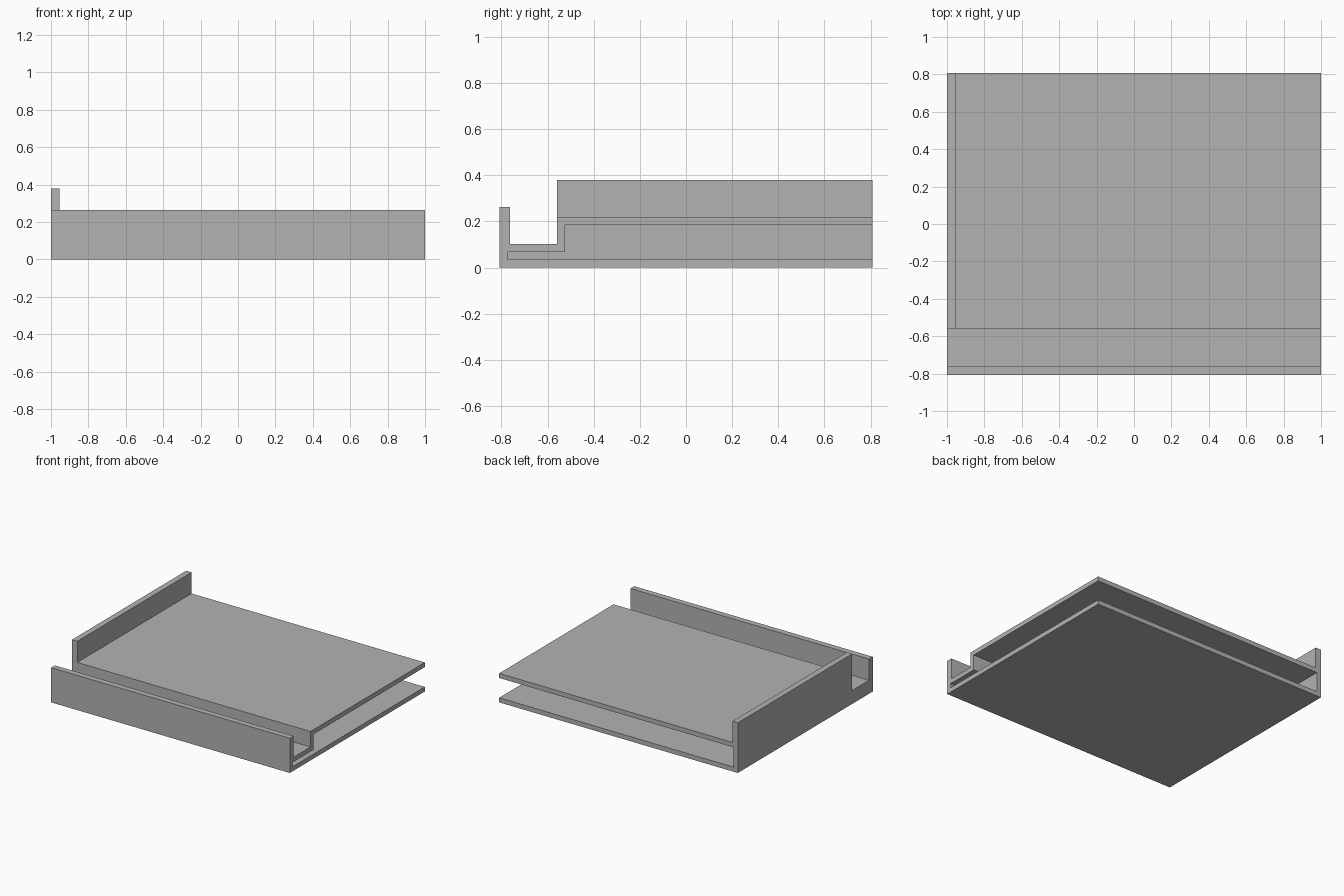
import bpy
import bmesh

if "Cube" in bpy.data.objects:
    bpy.data.objects.remove(bpy.data.objects["Cube"], do_unlink=True)

grey = bpy.data.materials.new("plain_grey")
grey.use_nodes = True
grey.diffuse_color = (0.45, 0.45, 0.45, 1)
grey.node_tree.nodes["Principled BSDF"].inputs["Base Color"].default_value = grey.diffuse_color

HALF_X, BACK = 1.0, 0.808
SHELL = 0.035          # sheet thickness
LIP = 0.045            # upright wall thickness
DECK, CHANNEL = 0.22, 0.102
STEP = -0.56           # where the deck rises from the channel


def extrude_profile(name, points, x0, x1):
    """Extrude a closed (y, z) outline along x."""
    bm = bmesh.new()
    face = bm.faces.new([bm.verts.new((x0, y, z)) for y, z in points])
    new = bmesh.ops.extrude_face_region(bm, geom=[face])["geom"]
    verts = [v for v in new if isinstance(v, bmesh.types.BMVert)]
    bmesh.ops.translate(bm, verts=verts, vec=(x1 - x0, 0, 0))
    bmesh.ops.recalc_face_normals(bm, faces=bm.faces)
    mesh = bpy.data.meshes.new(name)
    bm.to_mesh(mesh)
    bm.free()
    mesh.materials.append(grey)
    obj = bpy.data.objects.new(name, mesh)
    bpy.context.collection.objects.link(obj)
    return obj


def apply_boolean(target, tool, operation):
    """Combine two solids and discard the tool."""
    mod = target.modifiers.new(operation.lower(), "BOOLEAN")
    mod.operation, mod.solver, mod.object = operation, "EXACT", tool
    bpy.context.view_layer.objects.active = target
    bpy.ops.object.modifier_apply(modifier=mod.name)
    bpy.data.objects.remove(tool, do_unlink=True)


# Tray body: front lip, channel and raised deck
tray = extrude_profile("tray", [
    (-BACK, 0), (BACK, 0), (BACK, DECK), (STEP, DECK), (STEP, CHANNEL),
    (-BACK + LIP, CHANNEL), (-BACK + LIP, 0.263), (-BACK, 0.263),
], -HALF_X, HALF_X)

# Hollow, open at the back and at the left end
front = -BACK + SHELL
hollow = extrude_profile("hollow_cutter", [
    (front, SHELL), (BACK + 0.1, SHELL), (BACK + 0.1, DECK - SHELL),
    (STEP + SHELL, DECK - SHELL), (STEP + SHELL, CHANNEL - SHELL),
    (front, CHANNEL - SHELL),
], -HALF_X + SHELL, HALF_X + 0.1)
hollow.hide_render = True
apply_boolean(tray, hollow, "DIFFERENCE")

# Upright wall along the right edge of the deck
extrude_profile("side_wall", [
    (STEP, DECK), (BACK, DECK), (BACK, 0.38), (STEP, 0.38),
], -HALF_X, -HALF_X + LIP)
